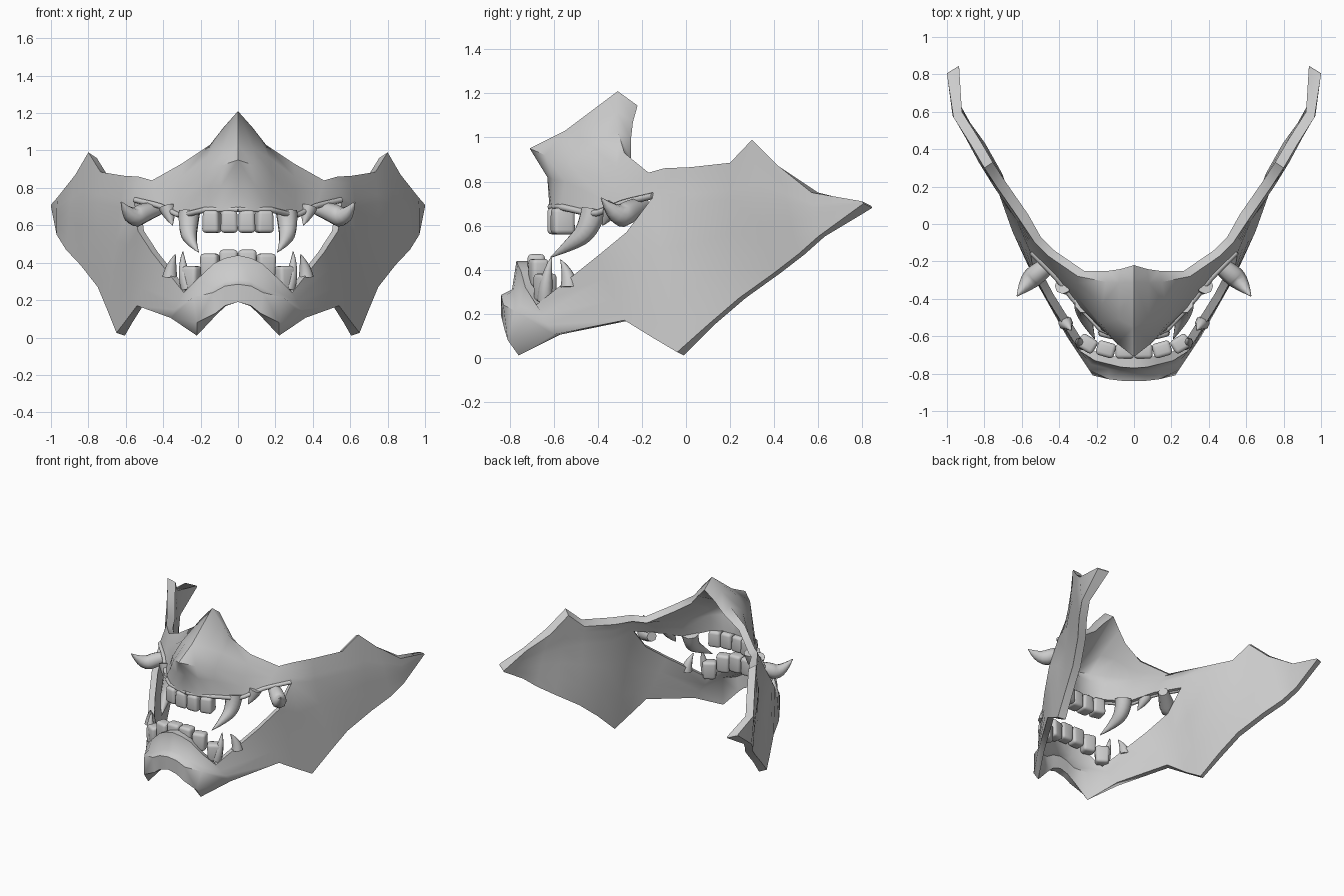
import bpy
from mathutils import Vector

old = bpy.data.objects.get("Cube")
if old:
    bpy.data.objects.remove(old, do_unlink=True)

# Single material
grey = bpy.data.materials.new("matte_grey")
grey.use_nodes = True
COLOUR = (0.6, 0.6, 0.6, 1)
grey.diffuse_color = COLOUR
grey.node_tree.nodes["Principled BSDF"].inputs["Base Color"].default_value = COLOUR


def finish(ob, angle=1.0):
    """Bake modifiers or curves, colour and smooth the object."""
    bpy.ops.object.select_all(action='DESELECT')
    ob.select_set(True)
    bpy.context.view_layer.objects.active = ob
    bpy.ops.object.convert(target='MESH')
    ob = bpy.context.object
    ob.data.materials.clear()
    ob.data.materials.append(grey)
    bpy.ops.object.shade_smooth_by_angle(angle=angle)


def blend(a, b, n):
    a, b = Vector(a), Vector(b)
    return [a.lerp(b, i / n) for i in range(n + 1)]


def link(name, data):
    ob = bpy.data.objects.new(name, data)
    bpy.context.collection.objects.link(ob)
    return ob


verts, faces, index = [], [], {}


def vert(p):
    key = tuple(round(c, 4) for c in p)
    if key not in index:
        index[key] = len(verts)
        verts.append(key)
    return index[key]


def loft(columns):
    """Skin neighbouring columns, each running from top to bottom."""
    for a, b in zip(columns, columns[1:]):
        for r in range(len(a) - 1):
            faces.append([vert(p) for p in (a[r], a[r + 1], b[r + 1], b[r])])


def inner(p):
    """Matching point on the inside of the mask wall."""
    x, y, z = p
    t = min(1, x / .3)
    dx, dy, dz = (-.045 if x > .6 else -.032) * t, .055 - .025 * t, 0
    if z > .83:                # top rim slopes down to the inside
        dz = -.03
    if z > .9 and x < .3:      # thicker bridge of the nose
        dy += .035 * (1 - t)
        dz = -.055 * (1 - t) - .01
    if z < .1 and y < -.7:     # chin points slope down and back
        dx, dy, dz = 0, .05, -.07
    elif z < .1:               # jaw corners
        dz = -.015
    if x > .99:                # swept ear tips
        dx, dy, dz = -.065, .04, -.02
    return (x + dx, y + dy, z + dz)


# Cheek columns: top edge, mouth level, bottom edge
cheek = [
    ((.53, -.10, .86), (.555, -.15, .73), (.65, -.04, .025)),
    ((.61, .02, .865), (.63, .025, .70), (.70, .10, .15)),
    ((.735, .20, .885), (.75, .20, .72), (.75, .24, .27)),
    ((.80, .30, .99), (.83, .33, .72), (.84, .40, .385)),
    ((.87, .42, .87), (.90, .46, .70), (.92, .51, .47)),
    ((.965, .57, .75), (.97, .58, .68), (.97, .60, .55)),
    ((1, .80, .71), (1, .803, .705), (1, .806, .70)),
]
cheek_columns = [blend(t, s, 4) + blend(s, b, 3)[1:] for t, s, b in cheek]

# Nose columns, from the centre line out to the cheek
nose = [
    [(0, -.31, 1.21), (0, -.55, 1.03), (0, -.71, .95), (0, -.63, .82), (0, -.62, .68)],
    [(.08, -.315, 1.12), (.08, -.51, 1.01), (.09, -.64, .92), (.09, -.605, .81), (.09, -.61, .68)],
    [(.15, -.31, 1.03), (.17, -.43, .96), (.18, -.53, .88), (.18, -.55, .80), (.17, -.57, .68)],
    blend((.30, -.28, .93), (.31, -.42, .65), 4),
    blend((.46, -.17, .84), (.42, -.28, .70), 4),
    cheek_columns[0][:5],
]

# Jaw columns, with a stepped lip at the front
jaw = [
    [(0, -.77, .44), (0, -.79, .31), (0, -.84, .285), (0, -.84, .19)],
    [(.07, -.765, .425), (.07, -.785, .30), (.07, -.838, .275), (.07, -.835, .17)],
    [(.13, -.75, .395), (.135, -.775, .265), (.135, -.83, .24), (.12, -.825, .13)],
    [(.21, -.73, .32), (.23, -.75, .235), (.24, -.78, .215), (.22, -.81, .08)],
    blend((.29, -.68, .24), (.36, -.60, .105), 3),
    blend((.46, -.41, .455), (.54, -.28, .17), 3),
    blend((.535, -.27, .57), (.60, -.15, .09), 3),
    cheek_columns[0][4:],
]
for part in (nose, jaw, cheek_columns):
    loft(part)

# Inner wall and the rim along every open edge
count = len(verts)
edges = {(f[i], f[(i + 1) % 4]) for f in faces for i in range(4)}
rim = [(b, a, a + count, b + count) for a, b in edges
       if (b, a) not in edges and (verts[a][0] > 0 or verts[b][0] > 0)]
faces += [[v + count for v in reversed(f)] for f in faces] + rim
verts += [inner(p) for p in verts]

# Mask shell
mesh = bpy.data.meshes.new("mask_shell")
mesh.from_pydata(verts, [], faces)
shell = link("mask_shell", mesh)
mirror = shell.modifiers.new("mirror", 'MIRROR')
mirror.use_clip = True
finish(shell)


def tube(name, points, radii, side=1, order=3):
    """Tapered round sweep, used for fangs and lip ridges."""
    data = bpy.data.curves.new(name, 'CURVE')
    data.dimensions = '3D'
    data.bevel_depth = 1
    data.bevel_resolution = 2
    data.resolution_u = 4
    data.use_fill_caps = True
    spline = data.splines.new('NURBS')
    spline.points.add(len(points) - 1)
    for p, (x, y, z), r in zip(spline.points, points, radii):
        p.co = (x * side, y, z, 1)
        p.radius = r
    spline.order_u = order
    spline.use_endpoint_u = True
    finish(link(name, data))


def incisor(name, centre, size, turn, flare):
    """Rounded block tooth, flared toward its biting edge."""
    bpy.ops.mesh.primitive_cube_add(size=1, location=centre, rotation=(0, 0, turn))
    ob = bpy.context.object
    ob.name = name
    for v in ob.data.vertices:
        narrow = 0.9 if v.co.z * flare < 0 else 1
        v.co = (v.co.x * size[0] * narrow, v.co.y * size[1], v.co.z * size[2])
    bevel = ob.modifiers.new("round", 'BEVEL')
    bevel.width = 0.02
    bevel.segments = 3
    finish(ob)


fangs = {
    "upper_fang": ([(.26, -.42, .67), (.27, -.44, .58), (.25, -.53, .51), (.21, -.615, .455)],
                   (.06, .055, .03, .002)),
    "cheek_tusk": ([(.42, -.19, .69), (.50, -.25, .67), (.57, -.31, .63), (.625, -.385, .725)],
                   (.035, .055, .055, .003)),
    "upper_side_tooth": ([(.38, -.33, .70), (.37, -.34, .66), (.35, -.38, .60)],
                         (.045, .04, .002)),
    "lower_fang": ([(.27, -.64, .26), (.30, -.64, .36), (.295, -.61, .46)],
                   (.035, .032, .002)),
    "lower_side_tooth": ([(.365, -.53, .32), (.36, -.53, .38), (.335, -.57, .445)],
                         (.04, .032, .002)),
}
upper_lip = [(0, -.615, .685), (.17, -.57, .685), (.31, -.42, .65), (.42, -.28, .705), (.55, -.15, .735)]

for label, side in (("left", 1), ("right", -1)):
    for name, (points, radii) in fangs.items():
        tube(f"{label}_{name}", points, radii, side)
    tube(f"{label}_upper_lip", upper_lip, [.015] * 5, side, 2)
    for i in range(2):
        incisor(f"{label}_upper_incisor_{i + 1}", (side * (.047 + .092 * i), -.58 + .02 * i, .62),
                (.094, .1, .12), side * .25 * i, -1)
    for i in range(3):
        incisor(f"{label}_lower_incisor_{i + 1}",
                (side * (.05 + .1 * i), -.68 + .01 * i * i, .405 - .022 * i * i),
                (.1, .08, .13), side * .28 * i, 1)
